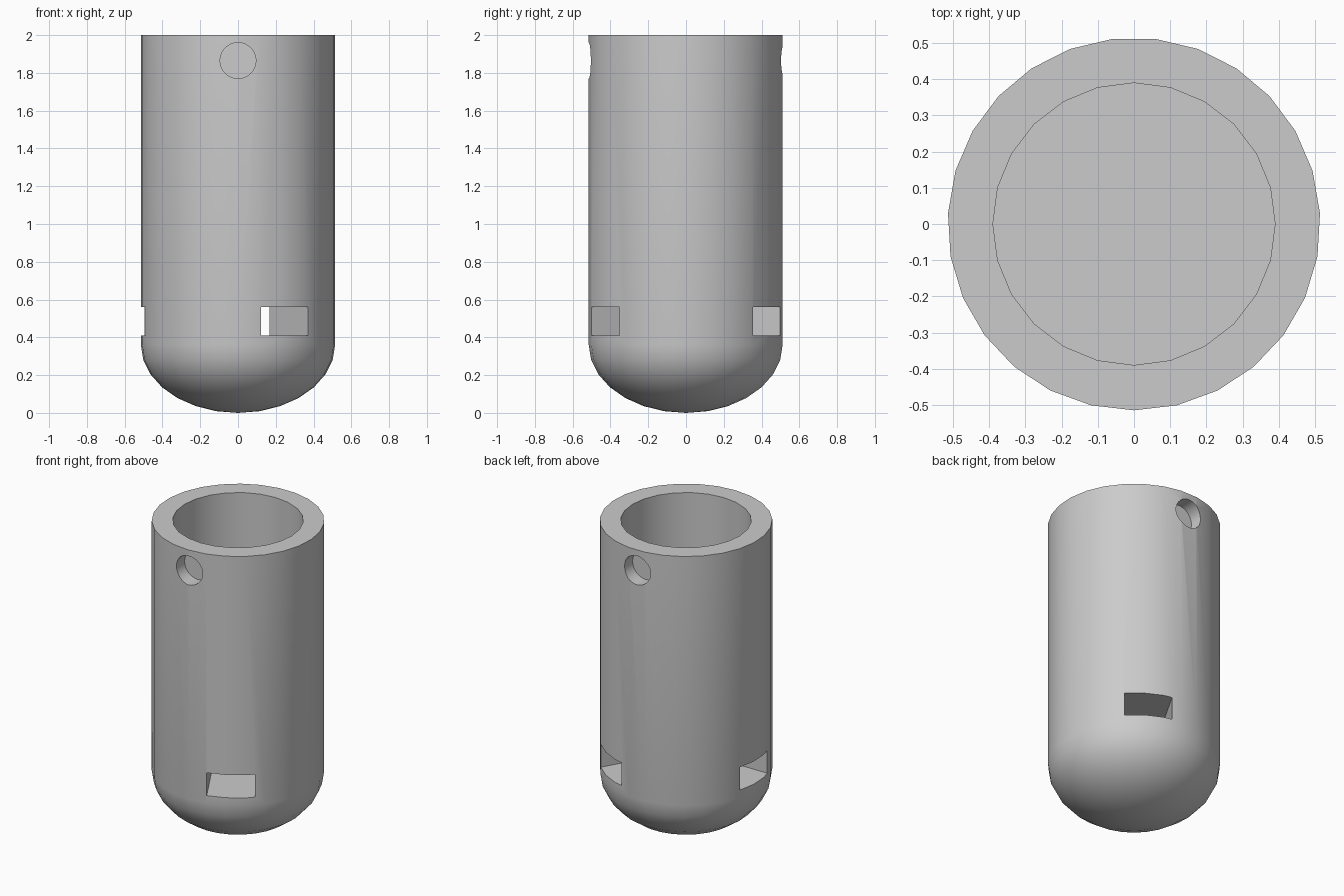
import bpy, bmesh
from math import sin, cos, pi, radians
from mathutils import Matrix

cube = bpy.data.objects.get("Cube")
if cube:
    bpy.data.objects.remove(cube, do_unlink=True)

RADIUS, DOME, HEIGHT = 0.515, 0.36, 2.0
BORE, BORE_FLOOR = 0.39, 0.7
SLOT_HALF, SLOT_LOW, SLOT_HIGH = 0.144, 0.41, 0.56

grey = bpy.data.materials.new("plain grey")
grey.use_nodes = True
grey.diffuse_color = (0.6, 0.6, 0.6, 1)
grey.node_tree.nodes["Principled BSDF"].inputs["Base Color"].default_value = (0.6, 0.6, 0.6, 1)


def make_object(name, bm):
    bmesh.ops.recalc_face_normals(bm, faces=bm.faces)
    mesh = bpy.data.meshes.new(name)
    bm.to_mesh(mesh)
    bm.free()
    mesh.materials.append(grey)
    obj = bpy.data.objects.new(name, mesh)
    bpy.context.collection.objects.link(obj)
    return obj


def prism(name, outline, low, high):
    """Extrude a flat outline upward from low to high."""
    bm = bmesh.new()
    face = bm.faces.new([bm.verts.new((x, y, low)) for x, y in outline])
    top = bmesh.ops.extrude_face_region(bm, geom=[face])["geom"]
    verts = [v for v in top if isinstance(v, bmesh.types.BMVert)]
    bmesh.ops.translate(bm, verts=verts, vec=(0, 0, high - low))
    return make_object(name, bm)


def circle(radius, sides):
    return [(radius * cos(2 * pi * i / sides), radius * sin(2 * pi * i / sides))
            for i in range(sides)]


# Outer body: straight wall with a flattened dome underneath
bm = bmesh.new()
steps, sides = 7, 27
profile = [(RADIUS * sin(pi / 2 * i / steps), DOME * (1 - cos(pi / 2 * i / steps)))
           for i in range(1, steps + 1)] + [(RADIUS, HEIGHT)]
rings = [[bm.verts.new((r * sin(2 * pi * k / sides), -r * cos(2 * pi * k / sides), z))
          for k in range(sides)] for r, z in profile]
tip = bm.verts.new((0, 0, 0))
for k in range(sides):
    n = (k + 1) % sides
    bm.faces.new((tip, rings[0][n], rings[0][k]))
    for a, b in zip(rings, rings[1:]):
        bm.faces.new((a[k], a[n], b[n], b[k]))
bm.faces.new(rings[-1])
body = make_object("tube_body", bm)

# Central bore, open at the top
cutters = [prism("bore_cutter", circle(BORE, 24), BORE_FLOOR, HEIGHT + 0.2)]

# Three radial slots that meet in the middle
star = []
for degrees in (-60, 60, 180):
    a = radians(degrees)
    for along, side in ((0.8, -SLOT_HALF), (0.8, SLOT_HALF)):
        star.append((along * cos(a) - side * sin(a), along * sin(a) + side * cos(a)))
    inner = SLOT_HALF / sin(pi / 3)
    star.append((inner * cos(a + pi / 3), inner * sin(a + pi / 3)))
cutters.append(prism("slot_cutter", star, SLOT_LOW, SLOT_HIGH))

# Blind round holes at front and back, near the rim
for name, sign in (("front", 1), ("back", -1)):
    hole = prism(name + "_hole_cutter", circle(0.095, 32), 0.42, 0.7)
    hole.data.transform(Matrix.Translation((0, 0, 1.865)) @ Matrix.Rotation(sign * pi / 2, 4, 'X'))
    cutters.append(hole)

# Cut everything, bake the result and drop the cutters
for cutter in cutters:
    mod = body.modifiers.new(cutter.name, 'BOOLEAN')
    mod.operation, mod.solver, mod.object = 'DIFFERENCE', 'EXACT', cutter
graph = bpy.context.evaluated_depsgraph_get()
body.data = bpy.data.meshes.new_from_object(body.evaluated_get(graph))
body.modifiers.clear()
for cutter in cutters:
    bpy.data.objects.remove(cutter, do_unlink=True)
body.data.materials.clear()
body.data.materials.append(grey)

bpy.ops.object.select_all(action='DESELECT')
body.select_set(True)
bpy.context.view_layer.objects.active = body
bpy.ops.object.shade_smooth_by_angle(angle=radians(30))
